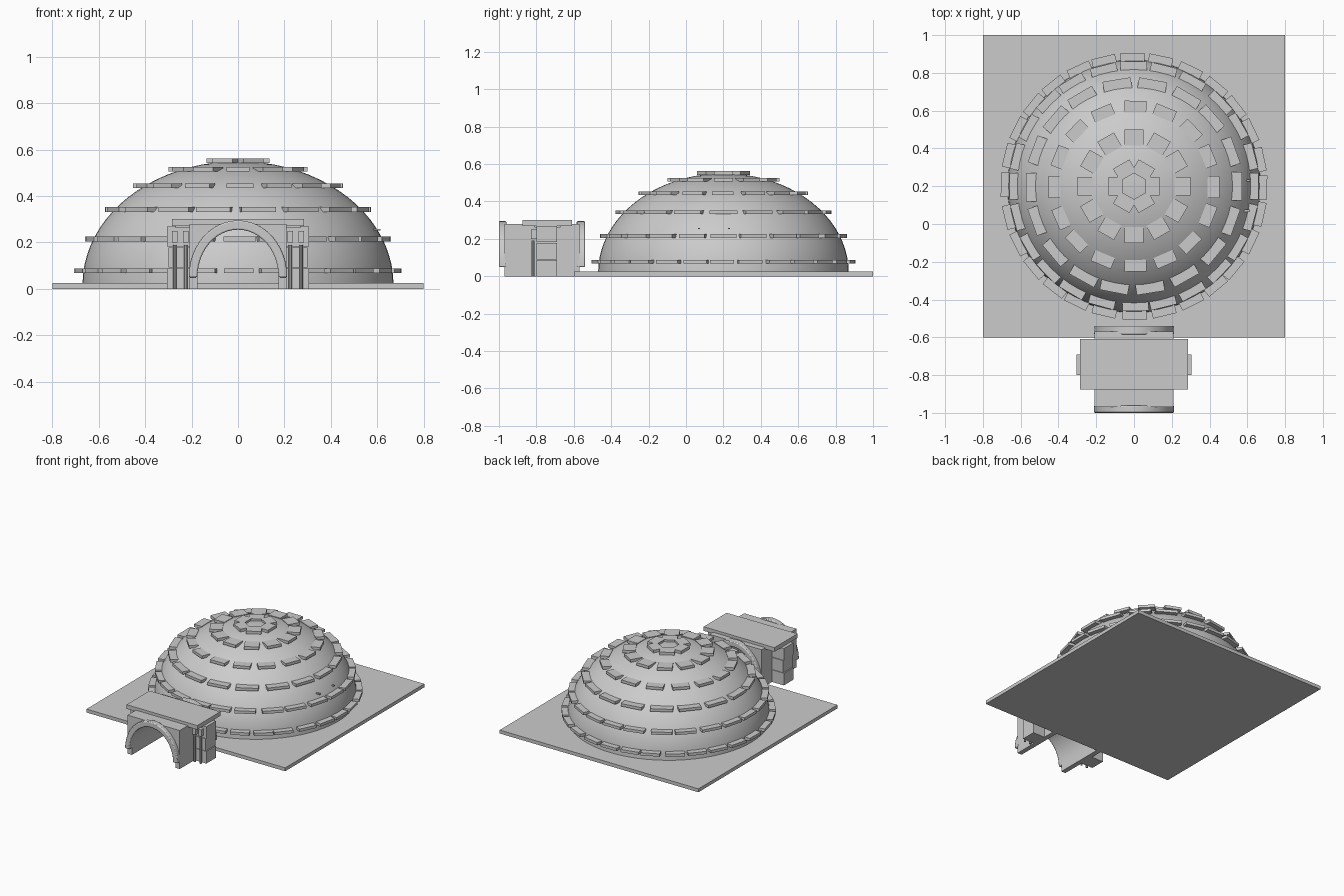
import bpy, bmesh, math, random
from mathutils import Matrix, Vector

if "Cube" in bpy.data.objects:
    bpy.data.objects.remove(bpy.data.objects["Cube"])
random.seed(4)

stone = bpy.data.materials.new("plain grey")
stone.diffuse_color = (0.6, 0.6, 0.6, 1)
stone.use_nodes = True
stone.node_tree.nodes["Principled BSDF"].inputs["Base Color"].default_value = stone.diffuse_color


def finish(name, bm, smooth=False, bevel=0):
    bmesh.ops.recalc_face_normals(bm, faces=bm.faces)
    me = bpy.data.meshes.new(name)
    bm.to_mesh(me)
    bm.free()
    me.materials.append(stone)
    ob = bpy.data.objects.new(name, me)
    bpy.context.collection.objects.link(ob)
    if bevel:
        mod = ob.modifiers.new("bevel", 'BEVEL')
        mod.width = bevel
        mod.segments = 2
    if smooth:
        bpy.context.view_layer.objects.active = ob
        ob.select_set(True)
        bpy.ops.object.shade_smooth_by_angle(angle=math.radians(35))
        ob.select_set(False)
    return ob


def add_box(bm, lo, hi, turn=None):
    lo, hi = Vector(lo), Vector(hi)
    m = Matrix.Translation((lo + hi) / 2) @ Matrix.Diagonal((*(hi - lo), 1))
    bmesh.ops.create_cube(bm, size=1, matrix=(turn or Matrix()) @ m)


def box(name, lo, hi, bevel=0):
    bm = bmesh.new()
    add_box(bm, lo, hi)
    return finish(name, bm, bevel=bevel)


def extrude_xz(name, pts, y0, y1, bevel=0):
    bm = bmesh.new()
    f = bm.faces.new([bm.verts.new((x, y0, z)) for x, z in pts])
    r = bmesh.ops.extrude_face_region(bm, geom=[f])
    bmesh.ops.translate(bm, vec=(0, y1 - y0, 0),
                        verts=[v for v in r['geom'] if isinstance(v, bmesh.types.BMVert)])
    return finish(name, bm, smooth=True, bevel=bevel)


def arc(rx, rz, z0=0.05, n=24):
    return [(rx * math.cos(math.pi * i / n), z0 + rz * math.sin(math.pi * i / n))
            for i in range(n + 1)]


# Ground slab
box("ground_slab", (-0.8, -0.6, 0), (0.8, 1, 0.025))

# Smooth dome, a spun half-ellipse
bm = bmesh.new()
prof = [bm.verts.new((0.67 * math.cos(a), 0, 0.02 + 0.53 * math.sin(a)))
        for a in [math.pi / 2 * i / 20 for i in range(21)]]
edges = [bm.edges.new(p) for p in zip(prof, prof[1:])]
bmesh.ops.spin(bm, geom=prof + edges, cent=(0, 0, 0), axis=(0, 0, 1),
               angle=2 * math.pi, steps=64)
bmesh.ops.remove_doubles(bm, verts=bm.verts, dist=1e-4)
bmesh.ops.translate(bm, vec=(0, 0.2, 0), verts=bm.verts)
finish("dome", bm, smooth=True)

# Rings of flat blocks: height, inner radius, outer radius, count, block length
rings = [(0.078, 0.645, 0.705, 28, 0.128), (0.215, 0.6, 0.66, 24, 0.14),
         (0.342, 0.515, 0.572, 18, 0.15), (0.444, 0.39, 0.452, 16, 0.115),
         (0.516, 0.215, 0.30, 12, 0.10), (0.552, 0.06, 0.135, 6, 0.10)]
for k, (z, r0, r1, n, length) in enumerate(rings):
    bm = bmesh.new()
    for i in range(n):
        jit = random.uniform(-0.02, 0.02) if n > 12 else 0
        turn = Matrix.Translation((0, 0.2, z)) @ Matrix.Rotation(
            2 * math.pi * i / n + jit, 4, 'Z')
        add_box(bm, (r0, -length / 2, -0.01), (r1, length / 2, 0.01), turn)
    finish(f"block_ring_{k + 1}", bm)

# Two small pegs on the dome's right side
for i, y in enumerate((0.07, 0.23)):
    box(f"side_peg_{i + 1}", (0.55, y - 0.006, 0.252), (0.615, y + 0.006, 0.259))

# Entrance tunnel: square outside, arched inside
inner = arc(0.175, 0.205)
extrude_xz("tunnel_walls",
           [(0.21, 0), (0.21, 0.28), (-0.21, 0.28), (-0.21, 0), (-0.175, 0)]
           + inner[::-1] + [(0.175, 0)], -0.97, -0.57)

# Arch bands on both ends
band = arc(0.212, 0.245) + arc(0.175, 0.205)[::-1]
extrude_xz("front_arch", band, -1.0, -0.96, 0.006)
extrude_xz("back_arch", band, -0.585, -0.54, 0.006)

# Roof slab and the beam under it
box("roof_slab", (-0.285, -0.875, 0.27), (0.285, -0.61, 0.3))
box("roof_beam", (-0.27, -0.81, 0.262), (0.27, -0.67, 0.275))

# Stacked side columns, thin posts and their caps, both sides
for s, side in ((1, "right"), (-1, "left")):
    bm = bmesh.new()
    for i, out in enumerate((0.305, 0.3, 0.305)):
        xs = sorted((s * 0.21, s * out))
        add_box(bm, (xs[0], -0.8, i * 0.09 + 0.001 * i), (xs[1], -0.69, i * 0.09 + 0.088))
    finish(f"{side}_column", bm)
    bm = bmesh.new()
    for x in (0.225, 0.272):
        bmesh.ops.create_cone(bm, cap_ends=True, segments=10, radius1=0.008, radius2=0.008,
                              depth=0.19, matrix=Matrix.Translation((s * x, -0.818, 0.095)))
        add_box(bm, (s * x - 0.012, -0.828, 0.2), (s * x + 0.012, -0.8, 0.25))
    finish(f"{side}_posts", bm, smooth=True)
